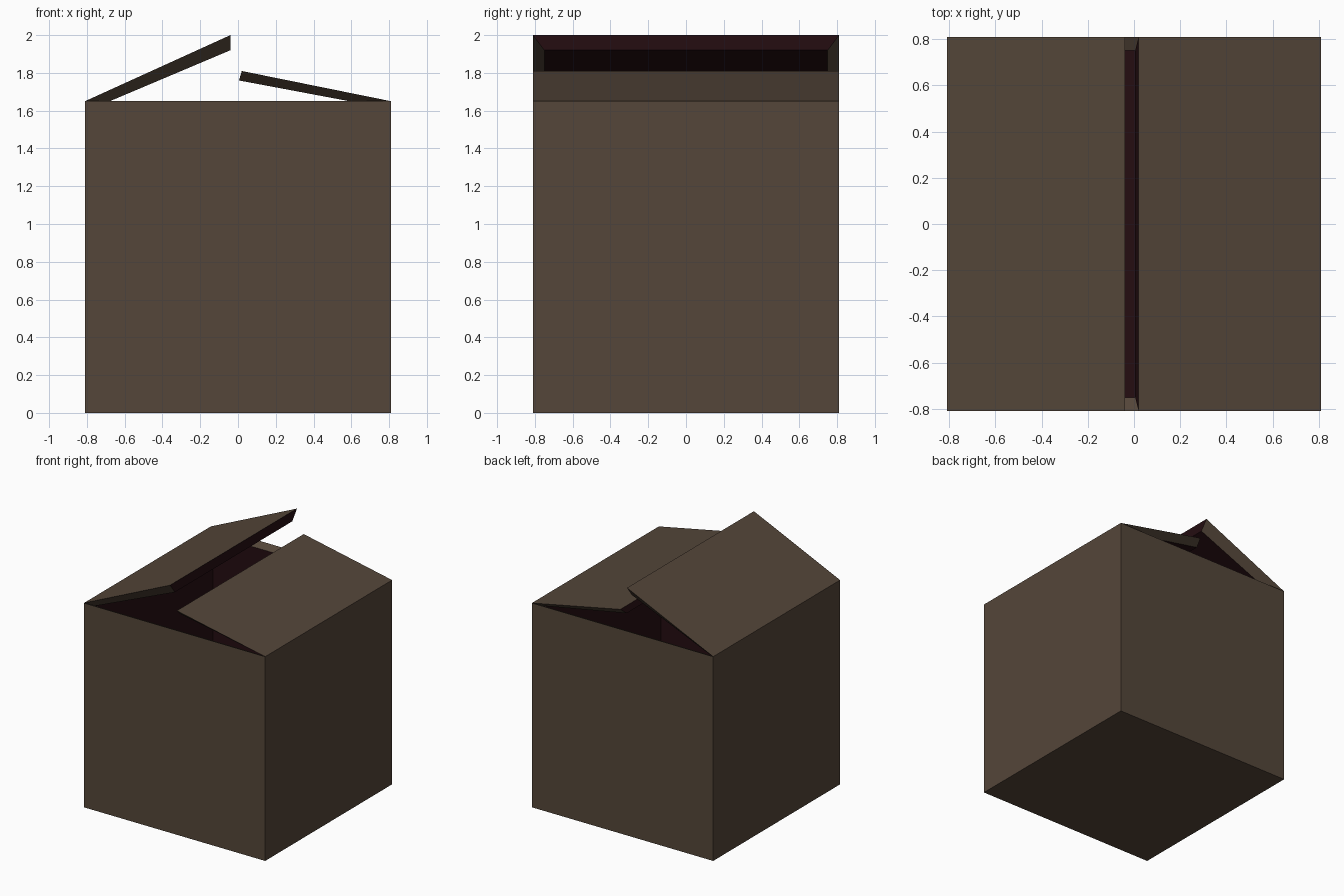
import bpy, bmesh

if "Cube" in bpy.data.objects:
    bpy.data.objects.remove(bpy.data.objects["Cube"])

W, T = 0.81, 0.06           # half width, wall thickness
TOP, IN_TOP = 1.65, 1.62    # outer rim height, inner rim height
I = W - T


def material(name, rgb):
    m = bpy.data.materials.new(name)
    m.diffuse_color = (*rgb, 1)
    m.use_nodes = True
    m.node_tree.nodes["Principled BSDF"].inputs["Base Color"].default_value = m.diffuse_color
    return m


brown = material("cardboard brown", (0.089, 0.061, 0.041))
dark = material("inner dark red", (0.018, 0.004, 0.0056))


def make(name, verts, faces):
    """faces: list of (indices, material index)"""
    bm = bmesh.new()
    vs = [bm.verts.new(v) for v in verts]
    for idx, mat in faces:
        bm.faces.new([vs[i] for i in idx]).material_index = mat
    me = bpy.data.meshes.new(name)
    bmesh.ops.recalc_face_normals(bm, faces=bm.faces)
    bm.to_mesh(me)
    bm.free()
    me.materials.append(brown)
    me.materials.append(dark)
    ob = bpy.data.objects.new(name, me)
    bpy.context.collection.objects.link(ob)
    return ob


def ring(h, z):
    return [(-h, -h, z), (h, -h, z), (h, h, z), (-h, h, z)]


# Hollow box: outer walls, rim, inner walls and floor
verts = ring(W, 0) + ring(W, TOP) + ring(I, IN_TOP) + ring(I, T)
faces = [((0, 1, 2, 3), 0), ((12, 13, 14, 15), 1)]
for level in range(3):
    for k in range(4):
        a, b = level * 4 + k, level * 4 + (k + 1) % 4
        faces.append(((a, b, b + 4, a + 4), 1 if level == 2 else 0))
make("box_body", verts, faces)


# Lid flaps: bevelled slabs, dark underneath and on the free end
def flap(name, side, tip, inner_tip):
    outer = [(side * W, TOP), tip]
    inner = [(side * I, IN_TOP), inner_tip]
    v = []
    for prof, h in ((outer, W), (inner, I)):
        for x, z in prof:
            v += [(x, -h, z), (x, h, z)]
    make(name, v, [((0, 1, 3, 2), 0), ((4, 5, 7, 6), 1), ((2, 3, 7, 6), 1),
                   ((0, 2, 6, 4), 0), ((1, 3, 7, 5), 0), ((0, 1, 5, 4), 0)])


flap("left_flap", -1, (-0.04, 2.0), (-0.04, 1.92))
flap("right_flap", 1, (0.02, 1.81), (0.005, 1.76))
